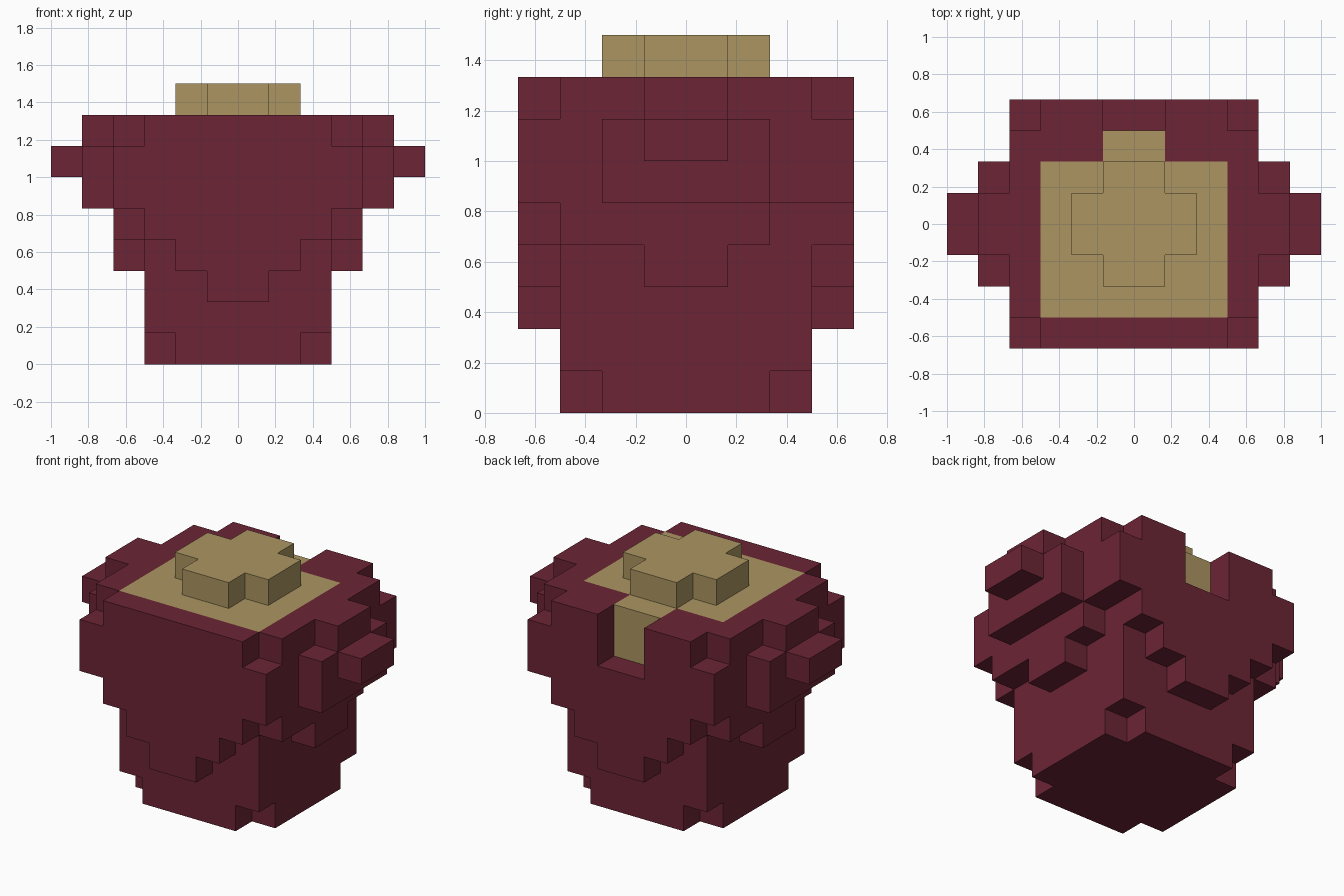
import bpy, bmesh
from mathutils import Vector

U = 1 / 6  # size of one block

if "Cube" in bpy.data.objects:
    bpy.data.objects.remove(bpy.data.objects["Cube"])


def material(name, rgb):
    m = bpy.data.materials.new(name)
    m.use_nodes = True
    m.diffuse_color = (*rgb, 1)
    bsdf = m.node_tree.nodes["Principled BSDF"]
    bsdf.inputs["Base Color"].default_value = (*rgb, 1)
    bsdf.inputs["Roughness"].default_value = 0.9
    return m


def box(x0, x1, y0, y1, z0, z1):
    """Set of unit blocks filling a box."""
    return {(x, y, z) for x in range(x0, x1)
            for y in range(y0, y1) for z in range(z0, z1)}


def turned(cells):
    """Cells plus their copy turned half way round the z axis."""
    return cells | {(-x - 1, -y - 1, z) for x, y, z in cells}


def build(name, cells, solid, mat):
    """Skin the outside of the blocks and merge the flat areas."""
    bm = bmesh.new()
    for c in sorted(cells):
        for axis in range(3):
            for side in (0, 1):
                n = list(c)
                n[axis] += 1 if side else -1
                if tuple(n) in solid:
                    continue
                a, b = (axis + 1) % 3, (axis + 2) % 3
                corners = []
                for da, db in ((0, 0), (1, 0), (1, 1), (0, 1)):
                    p = Vector(c)
                    p[axis] += side
                    p[a] += da
                    p[b] += db
                    corners.append(bm.verts.new(p * U))
                bm.faces.new(corners if side else corners[::-1])
    bmesh.ops.remove_doubles(bm, verts=bm.verts, dist=0.001)
    bmesh.ops.dissolve_limit(bm, angle_limit=0.01, verts=bm.verts, edges=bm.edges)
    mesh = bpy.data.meshes.new(name)
    bm.to_mesh(mesh)
    bm.free()
    mesh.materials.append(mat)
    bpy.context.collection.objects.link(bpy.data.objects.new(name, mesh))


maroon = material("maroon", (0.150, 0.018, 0.036))
tan = material("tan", (0.413, 0.301, 0.122))

# Core of the pot, with the bottom corners nicked off
pot = box(-3, 3, -3, 3, 0, 8)
for x in (-3, 2):
    for y in (-3, 2):
        pot.discard((x, y, 0))

# Front and back panels, stepping down to the middle
for half, bottom in ((3, 4), (2, 3), (1, 2)):
    pot |= turned(box(-half, half, -4, -3, bottom, 8))

# Side panels, with a lower step toward one end
side = box(3, 4, -3, 3, 5, 8) | box(3, 4, -3, 2, 4, 8) | box(3, 4, -1, 1, 3, 8)
# Short corner posts
side |= box(3, 4, -4, -3, 5, 7) | box(3, 4, 3, 4, 5, 7)
pot |= turned(side)

# Notch in the back rim
pot -= box(-1, 1, 3, 4, 6, 8)

# Filling, reaching the notch, with a raised cross on top
filling = box(-3, 3, -3, 2, 7, 8) | box(-1, 1, 2, 3, 6, 8)
pot -= filling
cross = box(-2, 2, -1, 1, 8, 9) | box(-1, 1, -2, 2, 8, 9)

# Stepped handle on each side
left_handle = box(4, 5, -2, 2, 5, 7) | box(4, 5, -1, 1, 7, 8) | box(5, 6, -1, 1, 6, 7)
right_handle = turned(left_handle) - left_handle

parts = (("pot", pot, maroon), ("left_handle", left_handle, maroon),
         ("right_handle", right_handle, maroon),
         ("filling", filling, tan), ("raised_cross", cross, tan))
solid = set().union(*(cells for _, cells, _ in parts))
for name, cells, mat in parts:
    build(name, cells, solid, mat)
